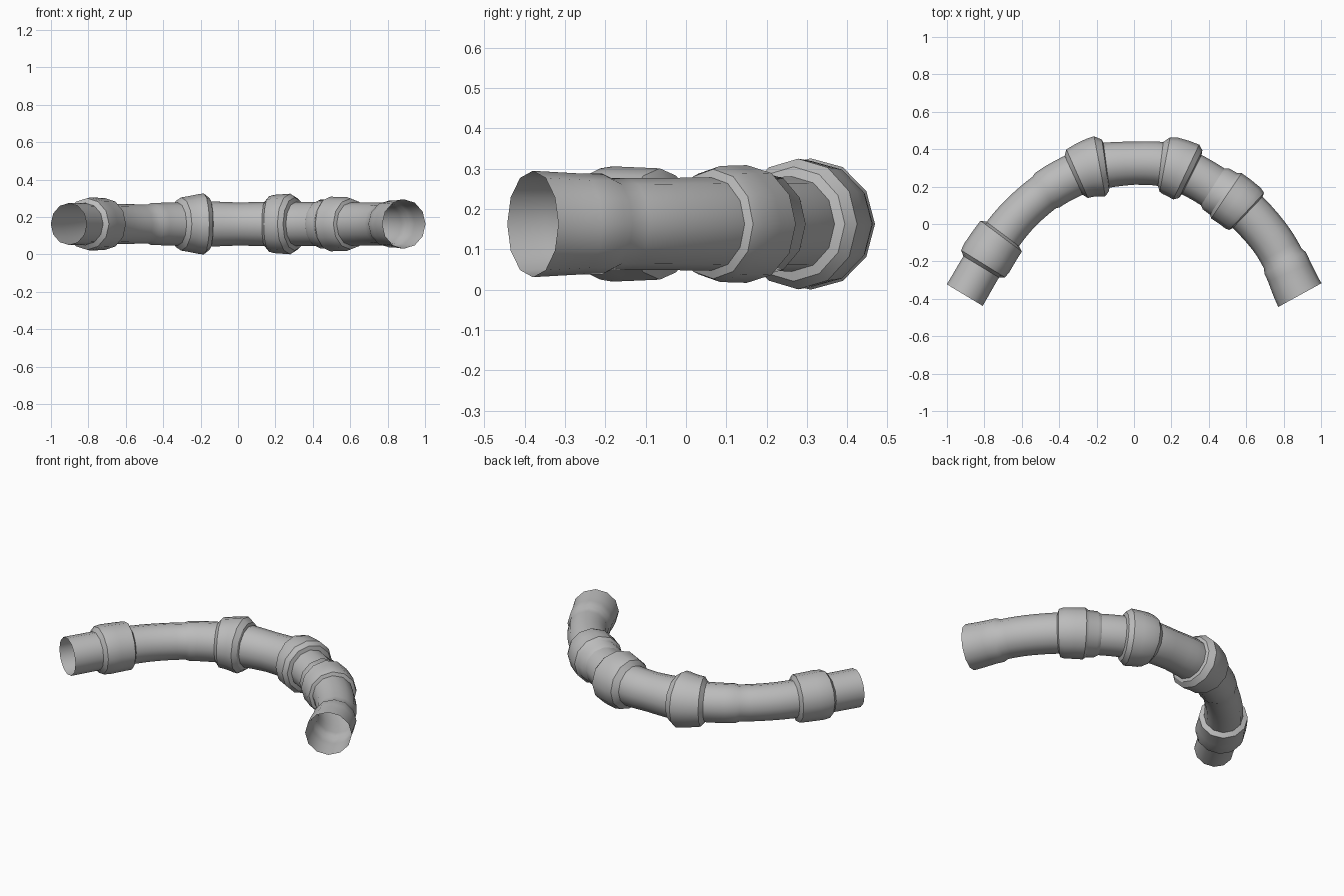
import bpy, bmesh, math
from mathutils import Vector

cube = bpy.data.objects.get("Cube")
if cube:
    bpy.data.objects.remove(cube, do_unlink=True)

SIDES = 12
AXIS_Z = 0.163

# Centreline in plan; the first and last points only steer the end directions
SPINE = [Vector((x, y, AXIS_Z)) for x, y in (
    (-1.01, -.55), (-.905, -.38), (-.807, -.213), (-.71, -.065), (-.6, .065),
    (-.45, .19), (-.297, .272), (-.176, .31), (0, .325), (.165, .318),
    (.3, .268), (.45, .18), (.594, .075), (.725, -.07), (.808, -.208),
    (.887, -.38), (.99, -.54))]

grey = bpy.data.materials.new("plain grey")
grey.use_nodes = True
grey.diffuse_color = (0.5, 0.5, 0.5, 1)
grey.node_tree.nodes["Principled BSDF"].inputs["Base Color"].default_value = (0.5, 0.5, 0.5, 1)


def spine_at(t):
    """Point and direction on the smooth centreline, t counted in points."""
    i = min(int(t), len(SPINE) - 4)
    u = t - i
    a, b, c, d = SPINE[i:i + 4]
    k1, k2, k3 = c - a, 2 * a - 5 * b + 4 * c - d, 3 * b - a - 3 * c + d
    point = b + (k1 * u + k2 * u * u + k3 * u ** 3) / 2
    return point, (k1 + 2 * k2 * u + 3 * k3 * u * u).normalized()


def sweep(name, profile, step=0.34):
    """Loft a ring of sides along the centreline through (t, radius) stations."""
    stations = [profile[0]]
    for (t0, r0), (t1, r1) in zip(profile, profile[1:]):
        n = max(1, math.ceil((t1 - t0) / step))
        stations += [(t0 + (t1 - t0) * k / n, r0 + (r1 - r0) * k / n)
                     for k in range(1, n + 1)]
    bm = bmesh.new()
    up = Vector((0, 0, 1))
    loops = []
    for t, r in stations:
        centre, along = spine_at(t)
        side = along.cross(up)
        angles = [math.tau * k / SIDES for k in range(SIDES)]
        loops.append([bm.verts.new(centre + r * (math.cos(a) * side + math.sin(a) * up))
                      for a in angles])
    for lo, hi in zip(loops, loops[1:]):
        for k in range(SIDES):
            j = (k + 1) % SIDES
            bm.faces.new((lo[k], lo[j], hi[j], hi[k]))
    bmesh.ops.recalc_face_normals(bm, faces=bm.faces)
    mesh = bpy.data.meshes.new(name)
    bm.to_mesh(mesh)
    bm.free()
    mesh.materials.append(grey)
    obj = bpy.data.objects.new(name, mesh)
    bpy.context.collection.objects.link(obj)
    bpy.ops.object.select_all(action='DESELECT')
    obj.select_set(True)
    bpy.context.view_layer.objects.active = obj
    bpy.ops.object.shade_smooth_by_angle(angle=math.radians(32))
    return obj


# Open-ended curved pipe with a small step and a flared left mouth
sweep("curved_pipe", [
    (0, .112), (1.5, .11), (3, .106), (3.8, .105), (3.92, .113), (5, .115),
    (6.2, .121), (7, .115), (8, .119), (9.5, .117), (11, .116), (12, .114),
    (12.85, .114), (13, .125), (13.3, .125), (14, .132)])

# Raised collars along the pipe
sweep("right_end_collar", [(.9, .112), (1, .138), (1.2, .143), (2, .138), (2.08, .11)])
sweep("right_middle_collar", [
    (4.82, .115), (4.95, .142), (5.75, .16), (5.95, .163), (6.15, .139), (6.18, .12)])
sweep("left_middle_collar", [
    (7.85, .118), (8, .148), (8.2, .156), (8.85, .162), (9.02, .142), (9.06, .117)])
sweep("left_end_collar", [
    (9.8, .116), (9.92, .13), (10.2, .133), (10.3, .146), (10.92, .144),
    (11.06, .136), (11.1, .115)])
